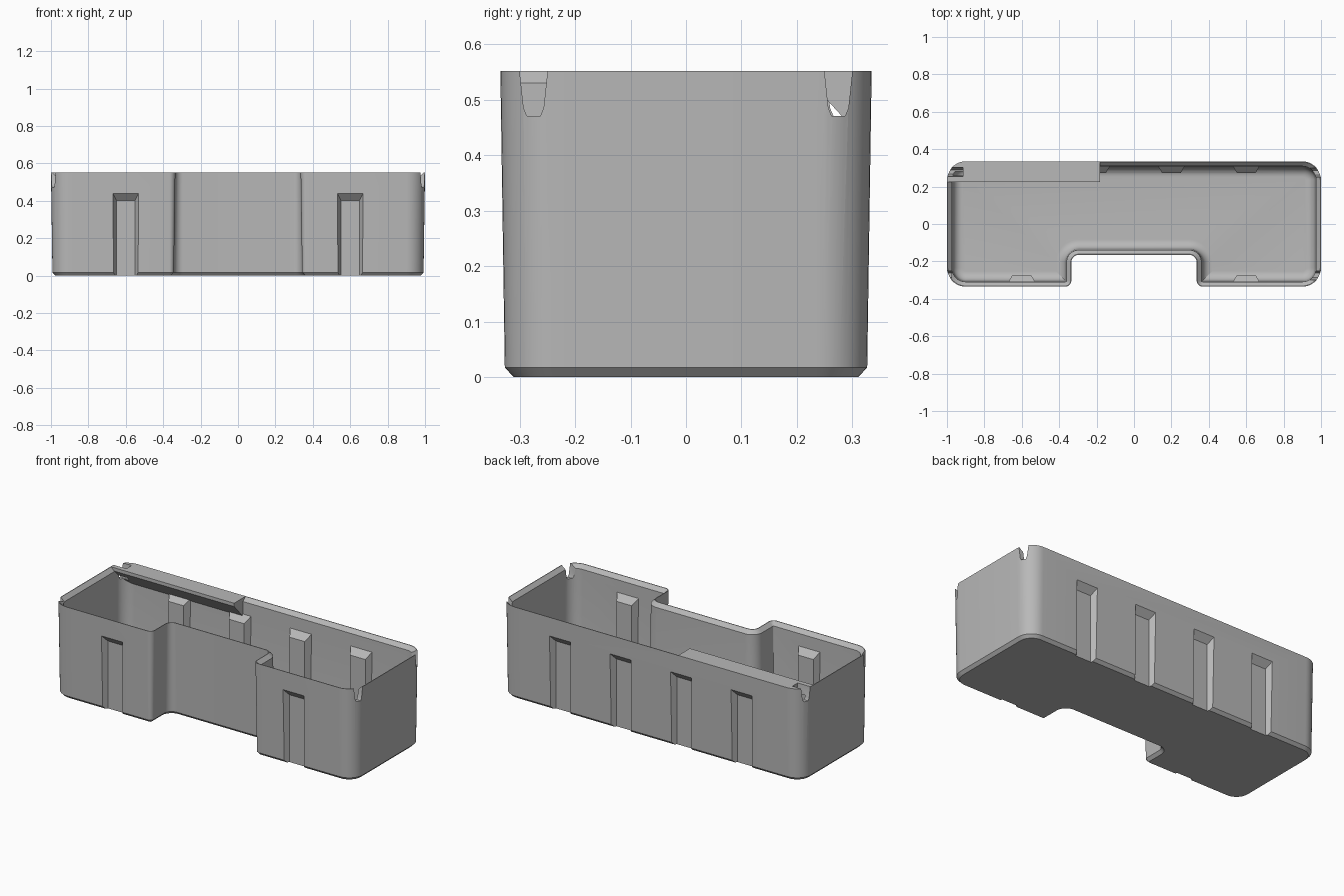
import bpy, bmesh, math

old = bpy.data.objects.get("Cube")
if old:
    bpy.data.objects.remove(old, do_unlink=True)

HEIGHT = 0.552
HALF_X, HALF_Y = 1.0, 0.335
NOTCH_X, NOTCH_Y = 0.335, -0.165
WALL = 0.026

grey = bpy.data.materials.new("plain_grey")
grey.use_nodes = True
tone = (0.48, 0.48, 0.48, 1)
grey.diffuse_color = tone
grey.node_tree.nodes["Principled BSDF"].inputs["Base Color"].default_value = tone

# Footprint corners, counter-clockwise: x, y, radius, convex or concave
RIGHT_HALF = [
    (NOTCH_X, NOTCH_Y, 0.04, -1),
    (NOTCH_X, -HALF_Y, 0.032, 1),
    (HALF_X, -HALF_Y, 0.1, 1),
    (HALF_X, HALF_Y, 0.1, 1),
]
# Direction from each corner to its arc centre, and arc start and end angles
ARCS = [((-1, -1), 90, 0), ((1, 1), 180, 270), ((-1, 1), 270, 360), ((-1, -1), 0, 90)]


def outline(inset, steps=10):
    """Rounded footprint, moved inwards by the inset."""
    half = []
    for (x, y, r, sign), ((dx, dy), a0, a1) in zip(RIGHT_HALF, ARCS):
        radius = max(r - sign * inset, 0.002)
        cx = x + dx * (sign * inset + radius)
        cy = y + dy * (sign * inset + radius)
        for i in range(steps + 1):
            a = math.radians(a0 + (a1 - a0) * i / steps)
            half.append((cx + radius * math.cos(a), cy + radius * math.sin(a)))
    return half + [(-x, y) for x, y in reversed(half)]


def make_object(name, bm):
    bmesh.ops.recalc_face_normals(bm, faces=bm.faces)
    mesh = bpy.data.meshes.new(name)
    bm.to_mesh(mesh)
    bm.free()
    mesh.materials.append(grey)
    ob = bpy.data.objects.new(name, mesh)
    bpy.context.collection.objects.link(ob)
    return ob


def loft(name, levels):
    """Closed solid through footprints given as (inset, z)."""
    bm = bmesh.new()
    rings = [[bm.verts.new((x, y, z)) for x, y in outline(d)] for d, z in levels]
    for low, high in zip(rings, rings[1:]):
        for i in range(len(low)):
            j = (i + 1) % len(low)
            bm.faces.new((low[i], low[j], high[j], high[i]))
    bm.faces.new(rings[0])
    bm.faces.new(rings[-1])
    return make_object(name, bm)


def hull(name, points):
    bm = bmesh.new()
    for p in points:
        bm.verts.new(p)
    bmesh.ops.convex_hull(bm, input=bm.verts)
    bmesh.ops.dissolve_limit(bm, angle_limit=0.01, verts=bm.verts, edges=bm.edges)
    return make_object(name, bm)


def subtract(target, cutter):
    cutter.hide_render = True
    mod = target.modifiers.new("cut", "BOOLEAN")
    mod.operation, mod.solver, mod.object = "DIFFERENCE", "EXACT", cutter
    bpy.context.view_layer.objects.active = target
    bpy.ops.object.modifier_apply(modifier=mod.name)
    bpy.data.objects.remove(cutter, do_unlink=True)


def rib(name, x, side, y_out, y_in, z_out, z_in, bottom):
    """Tapered upright block with a sloping roof, narrowing inwards."""
    # carry the taper past the outer face so that the cut is clean
    k = 0.03 / (y_out - y_in)
    stations = [(y_out + 0.03, 0.07 + 0.02 * k, z_out + (z_out - z_in) * k),
                (y_in, 0.05, z_in)]
    return hull(name, [(x + s * w, side * y, z) for y, w, top in stations
                       for s in (-1, 1) for z in (bottom, top)])


# Tray body, slightly tapered with a bevelled foot
tray = loft("tray", [(0.024, 0), (0.008, 0.017), (0, HEIGHT)])

# Hollow with rounded floor edge and inward-sloping rim
floor, fillet = 0.03, 0.05
levels = []
for i in range(9):
    a = math.pi / 2 * i / 8
    levels.append((0.032 + fillet * (1 - math.sin(a)), floor + fillet * (1 - math.cos(a))))
levels += [(WALL, 0.53), (0.004, HEIGHT), (-0.016, HEIGHT + 0.02)]
hollow = loft("hollow", levels)

# Ribs stand inside the hollow, grooves run behind them outside
places = [(x, 1) for x in (-0.6, -0.2, 0.2, 0.6)] + [(x, -1) for x in (-0.6, 0.6)]
for x, side in places:
    subtract(hollow, rib("inner_rib", x, side, 0.307, 0.273, 0.455, 0.42, -0.1))

# Label ledge with a sloping underside along the back
section = [(0.225, 0.7), (0.225, 0.532), (0.36, 0.385), (0.45, 0.385), (0.45, 0.7)]
subtract(hollow, hull("ledge", [(x, y, z) for x in (-1.2, -0.183) for y, z in section]))
subtract(tray, hollow)

for x, side in places:
    subtract(tray, rib("groove", x, side, 0.335, 0.3, 0.442, 0.402, -0.1))

# Tapered slots at the end corners; one is only a shallow pocket
slot = [(0.027, 0.6), (0.025, 0.55), (0.018, 0.485), (0.012, 0.471)]
for x_in, x_out, y in ((0.91, 1.1, -0.275), (0.91, 1.1, 0.275),
                       (-0.915, -1.1, 0.278), (-0.976, -1.1, -0.275)):
    subtract(tray, hull("slot", [(x, y + s * w, z) for x in (x_in, x_out)
                                 for w, z in slot for s in (-1, 1)]))

bpy.ops.object.select_all(action="DESELECT")
tray.select_set(True)
bpy.context.view_layer.objects.active = tray
bpy.ops.object.shade_smooth_by_angle(angle=math.radians(28))
